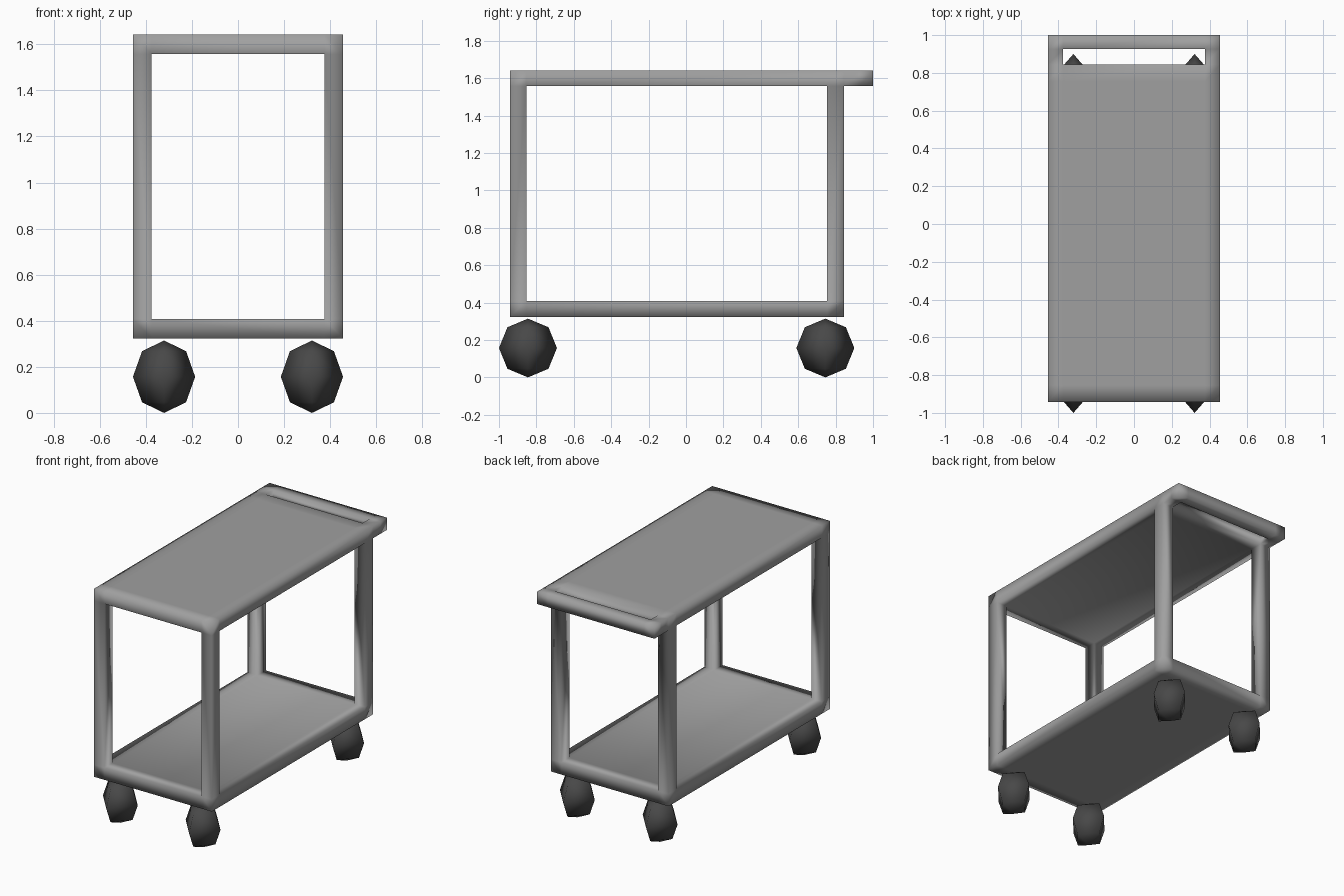
import bpy, bmesh

if "Cube" in bpy.data.objects:
    bpy.data.objects.remove(bpy.data.objects["Cube"])


def material(name, g):
    m = bpy.data.materials.new(name)
    m.diffuse_color = (g, g, g, 1)
    m.use_nodes = True
    m.node_tree.nodes["Principled BSDF"].inputs["Base Color"].default_value = m.diffuse_color
    return m


def finish(name, bm, mat):
    bmesh.ops.recalc_face_normals(bm, faces=bm.faces)
    for f in bm.faces:
        f.smooth = True
    me = bpy.data.meshes.new(name)
    bm.to_mesh(me)
    bm.free()
    me.materials.append(mat)
    ob = bpy.data.objects.new(name, me)
    bpy.context.collection.objects.link(ob)
    return ob


def cell_solid(name, xs, ys, zs, filled, mat):
    """Welded smooth solid made of the filled cells of a grid of cuts."""
    bm = bmesh.new()
    cuts = (xs, ys, zs)
    verts = {}

    def vert(k):
        if k not in verts:
            verts[k] = bm.verts.new([cuts[a][k[a]] for a in range(3)])
        return verts[k]

    size = [len(c) - 1 for c in cuts]

    def solid(c):
        return all(0 <= c[a] < size[a] for a in range(3)) and filled(*c)

    cells = [(i, j, k) for i in range(size[0]) for j in range(size[1])
             for k in range(size[2]) if solid((i, j, k))]
    for c in cells:
        for a in range(3):
            b, d = (a + 1) % 3, (a + 2) % 3
            for s in (0, 1):
                n = list(c)
                n[a] += 2 * s - 1
                if solid(n):
                    continue
                # outward face of this cell
                quad = []
                for u, v in ((0, 0), (1, 0), (1, 1), (0, 1)):
                    k = list(c)
                    k[a] += s
                    k[b] += u
                    k[d] += v
                    quad.append(vert(tuple(k)))
                bm.faces.new(quad if s else quad[::-1])
    return finish(name, bm, mat)


grey = material("grey_metal", 0.35)
dark = material("dark_rubber", 0.065)


# Trolley body: two full slabs, four corner posts and a slotted push handle
def body(i, j, k):
    if k == 1:                       # corner posts between the shelves
        return i != 1 and j in (0, 2)
    if k == 0:                       # lower shelf
        return j <= 2
    return j != 3 or i != 1          # upper shelf with the handle slot


cell_solid("trolley_body",
           (-0.456, -0.375, 0.375, 0.456),
           (-0.942, -0.854, 0.755, 0.844, 0.926, 1.0),
           (0.323, 0.408, 1.557, 1.642), body, grey)

# Low-poly wheels, four sides around and four bands high
for side, x in (("left", -0.321), ("right", 0.321)):
    for end, y in (("front", -0.845), ("back", 0.745)):
        bm = bmesh.new()
        bmesh.ops.create_uvsphere(bm, u_segments=4, v_segments=4, radius=1)
        bmesh.ops.scale(bm, vec=(0.135, 0.155, 0.157), verts=bm.verts)
        wheel = finish(f"{end}_{side}_wheel", bm, dark)
        wheel.location = (x, y, 0.157)
